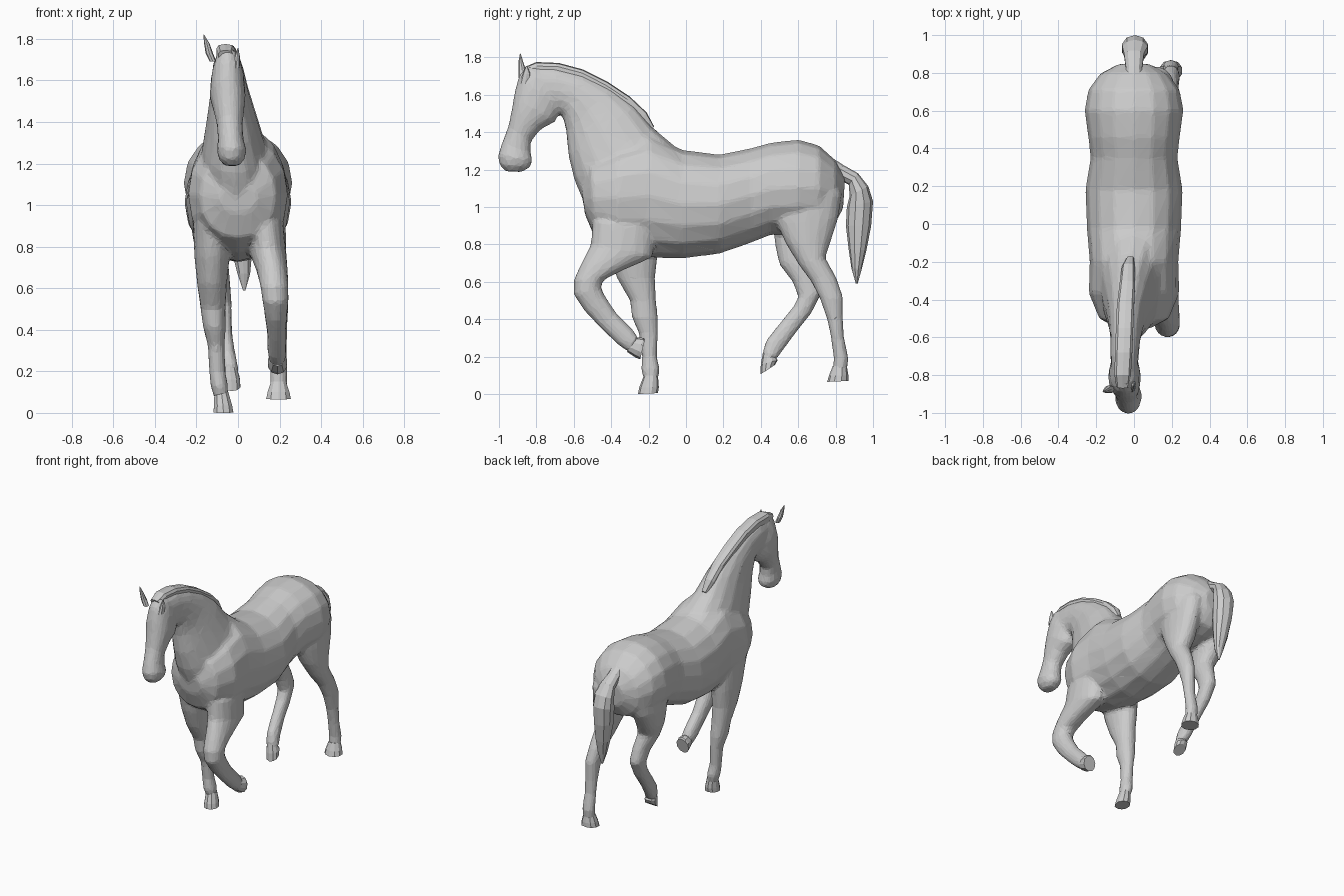
import bpy, bmesh, math
from mathutils import Vector


def loft(bm, rings, sides=16, power=0.95):
    """Skin oval rings; each ring is (y1, z1, y2, z2, centre x, half width)."""
    def sgn_pow(v):
        return math.copysign(abs(v) ** power, v)
    loops = []
    for y1, z1, y2, z2, cx, hw in rings:
        mid = Vector((cx, (y1 + y2) / 2, (z1 + z2) / 2))
        axis = Vector((0, (y1 - y2) / 2, (z1 - z2) / 2))
        loop = []
        for i in range(sides):
            t = 2 * math.pi * i / sides
            loop.append(bm.verts.new(mid + axis * sgn_pow(math.cos(t))
                                     + Vector((hw * sgn_pow(math.sin(t)), 0, 0))))
        loops.append(loop)
    for a, b in zip(loops, loops[1:]):
        for i in range(sides):
            j = (i + 1) % sides
            bm.faces.new((a[i], a[j], b[j], b[i]))
    bm.faces.new(loops[0][::-1])
    bm.faces.new(loops[-1])


def make(name, parts, sides=16, power=0.95):
    bm = bmesh.new()
    for rings in parts:
        loft(bm, rings, sides, power)
    bmesh.ops.recalc_face_normals(bm, faces=bm.faces)
    mesh = bpy.data.meshes.new(name)
    bm.to_mesh(mesh)
    bm.free()
    ob = bpy.data.objects.new(name, mesh)
    bpy.context.collection.objects.link(ob)
    return ob


# Barrel, chest to rump
torso = [
    (-.56, 1.10, -.54, .96, 0, .09), (-.51, 1.25, -.49, .84, 0, .185),
    (-.36, 1.33, -.37, .77, 0, .24), (-.20, 1.39, -.20, .73, 0, .235),
    (-.02, 1.305, -.02, .725, 0, .25), (.18, 1.28, .18, .75, 0, .258),
    (.35, 1.315, .35, .81, 0, .23), (.46, 1.345, .45, .85, 0, .242),
    (.60, 1.36, .60, .85, 0, .262), (.71, 1.33, .71, .87, 0, .243),
    (.80, 1.25, .79, .90, 0, .18), (.85, 1.16, .84, .99, 0, .085)]
# Neck, from the withers to the poll
neck = [
    (-.04, 1.31, -.53, .98, 0, .19), (-.17, 1.42, -.60, 1.15, -.02, .15),
    (-.27, 1.54, -.63, 1.28, -.03, .12), (-.40, 1.64, -.64, 1.40, -.04, .095),
    (-.55, 1.715, -.66, 1.49, -.045, .08), (-.70, 1.755, -.69, 1.50, -.05, .075),
    (-.82, 1.755, -.75, 1.47, -.05, .07)]
# Head, from the poll to the muzzle
head = [
    (-.85, 1.76, -.68, 1.62, -.05, .06), (-.895, 1.70, -.665, 1.52, -.05, .08),
    (-.92, 1.60, -.70, 1.455, -.05, .087), (-.93, 1.53, -.775, 1.415, -.045, .077),
    (-.95, 1.43, -.83, 1.35, -.04, .062), (-.985, 1.34, -.83, 1.29, -.035, .062),
    (-1.006, 1.275, -.82, 1.25, -.03, .072), (-.998, 1.225, -.83, 1.215, -.03, .062),
    (-.965, 1.19, -.875, 1.187, -.03, .035)]
# Planted front leg
front_leg_left = [
    (-.47, .95, -.15, .95, -.13, .09), (-.42, .75, -.15, .75, -.125, .085),
    (-.37, .62, -.165, .62, -.125, .072), (-.30, .50, -.16, .50, -.12, .06),
    (-.29, .41, -.15, .41, -.113, .055), (-.25, .32, -.15, .32, -.105, .04),
    (-.235, .20, -.155, .20, -.10, .04), (-.24, .13, -.14, .13, -.09, .042),
    (-.225, .07, -.15, .07, -.08, .035)]
# Raised front leg, bent at the knee
front_leg_right = [
    (-.50, .93, -.16, .88, .13, .09), (-.51, .80, -.18, .73, .145, .088),
    (-.56, .70, -.34, .66, .165, .075), (-.60, .61, -.44, .61, .175, .068),
    (-.60, .53, -.455, .57, .18, .064), (-.54, .44, -.43, .52, .182, .055),
    (-.45, .345, -.37, .43, .185, .045), (-.36, .26, -.28, .34, .187, .045),
    (-.30, .22, -.255, .30, .19, .042)]
# Hind legs
hind_leg_right = [
    (.53, 1.18, .78, 1.18, .11, .07), (.48, 1.06, .835, 1.07, .125, .10),
    (.48, .92, .815, .94, .14, .09),
    (.53, .81, .77, .80, .15, .082), (.61, .68, .745, .73, .17, .065),
    (.67, .60, .805, .62, .185, .052), (.715, .51, .84, .52, .195, .048),
    (.755, .40, .84, .40, .195, .042), (.775, .30, .845, .30, .195, .04),
    (.79, .19, .87, .19, .195, .042), (.785, .12, .86, .12, .195, .042)]
hind_leg_left = [
    (.53, 1.18, .78, 1.18, -.11, .07), (.46, 1.06, .82, 1.07, -.125, .10),
    (.46, .92, .77, .92, -.14, .09),
    (.475, .80, .70, .80, -.13, .08), (.50, .69, .665, .74, -.11, .065),
    (.57, .60, .70, .65, -.09, .052), (.60, .52, .73, .55, -.08, .05),
    (.575, .47, .67, .43, -.075, .045), (.51, .39, .59, .33, -.065, .04),
    (.43, .29, .52, .235, -.05, .042), (.41, .23, .495, .20, -.04, .042),
    (.41, .17, .47, .175, -.035, .035)]

# Fuse the flesh into one faceted skin
body = make("horse_body", [torso, neck, head, front_leg_left, front_leg_right,
                           hind_leg_right, hind_leg_left])
remesh = body.modifiers.new("fuse", 'REMESH')
remesh.mode = 'VOXEL'
remesh.voxel_size = .013
soften = body.modifiers.new("soften", 'SMOOTH')
soften.factor = .5
soften.iterations = 5
facet = body.modifiers.new("facet", 'DECIMATE')
facet.ratio = .1

# Hooves
hooves = {
    "front_hoof_left": [(-.225, .10, -.15, .10, -.08, .035),
                        (-.25, .035, -.145, .035, -.072, .046),
                        (-.257, 0, -.15, .005, -.07, .05)],
    "front_hoof_right": [(-.315, .225, -.28, .305, .19, .034),
                         (-.27, .195, -.225, .30, .19, .046),
                         (-.245, .185, -.22, .29, .19, .048)],
    "hind_hoof_right": [(.785, .15, .86, .15, .195, .038),
                        (.765, .10, .868, .10, .195, .055),
                        (.755, .065, .868, .07, .195, .062)],
    "hind_hoof_left": [(.412, .225, .48, .20, -.04, .034),
                       (.400, .16, .49, .18, -.033, .043),
                       (.398, .105, .475, .155, -.03, .043)]}
for name, rings in hooves.items():
    make(name, [rings], 10)

# Mane: a boxy strip along the crest
make("mane", [[
    (-.17, 1.43, -.21, 1.38, -.02, .02), (-.21, 1.505, -.27, 1.44, -.03, .035),
    (-.30, 1.59, -.35, 1.53, -.035, .042), (-.42, 1.67, -.46, 1.60, -.045, .047),
    (-.55, 1.735, -.57, 1.66, -.05, .047), (-.68, 1.77, -.69, 1.69, -.055, .047),
    (-.80, 1.775, -.79, 1.69, -.06, .045), (-.87, 1.745, -.84, 1.68, -.06, .035)]],
    10, .6)

# Ears: one upright, one laid low
make("ear_left", [[
    (-.895, 1.69, -.855, 1.69, -.12, .016), (-.895, 1.73, -.855, 1.73, -.138, .018),
    (-.895, 1.78, -.87, 1.775, -.15, .013), (-.888, 1.82, -.884, 1.82, -.165, .002)]], 8)
make("ear_right", [[
    (-.89, 1.66, -.83, 1.66, -.01, .02), (-.875, 1.71, -.83, 1.71, -.004, .014),
    (-.855, 1.755, -.85, 1.755, 0, .002)]], 8)

# Tail
make("tail", [[
    (.74, 1.29, .76, 1.18, 0, .05), (.84, 1.225, .81, 1.15, 0, .045),
    (.92, 1.18, .87, 1.12, 0, .055), (.975, 1.11, .875, 1.06, .005, .07),
    (1.0, 1.03, .86, 1.0, .005, .072), (.99, .90, .855, .90, .01, .065),
    (.965, .77, .87, .77, .02, .05), (.94, .67, .885, .67, .028, .032),
    (.918, .59, .908, .59, .03, .006)]], 10)
